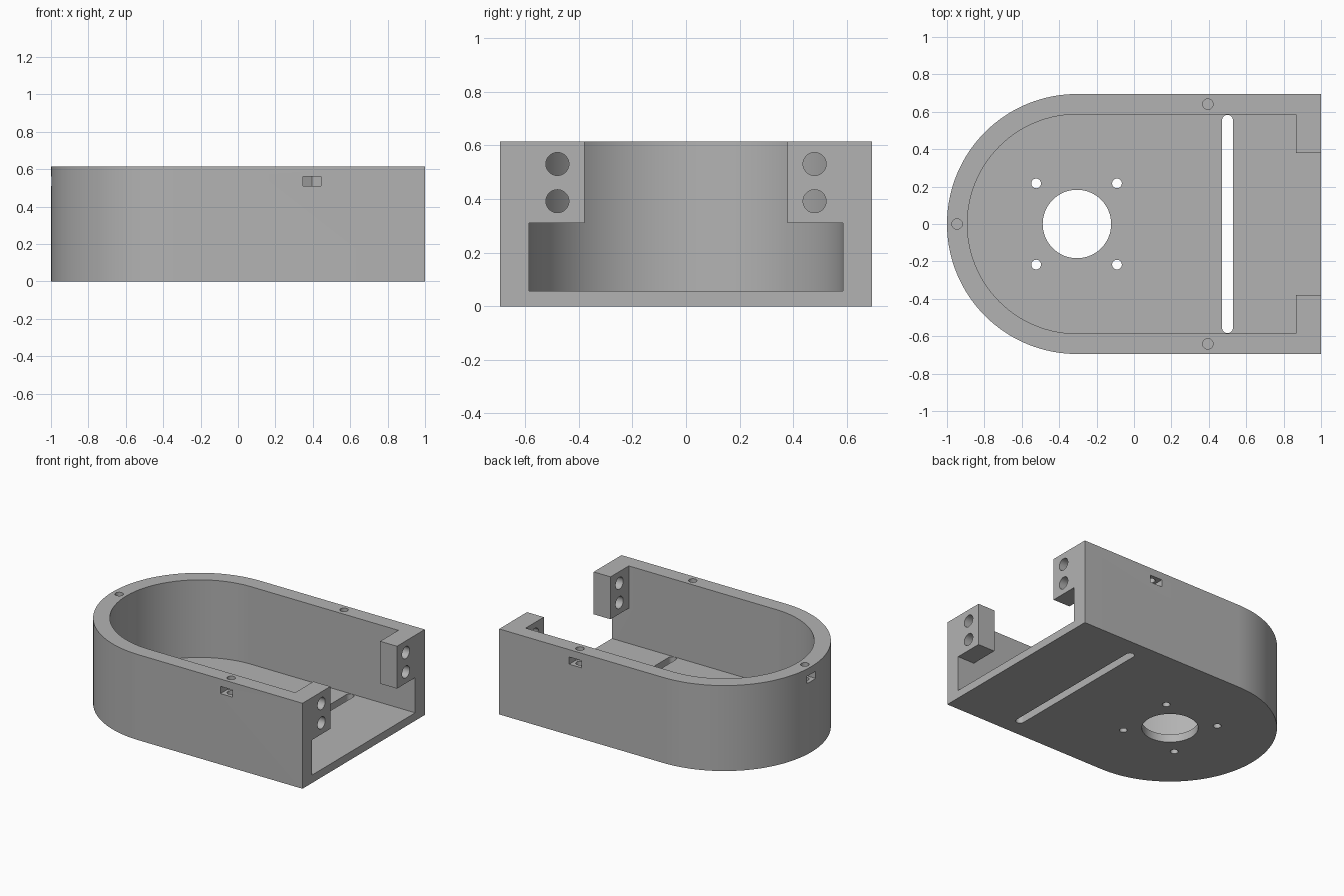
import bpy, bmesh, math

if "Cube" in bpy.data.objects:
    bpy.data.objects.remove(bpy.data.objects["Cube"])

H, FLOOR = 0.615, 0.057      # overall height, floor thickness
R, RI, CX = 0.695, 0.586, -0.305  # outer / inner end radius, arc centre
TAB_X, TAB_Y, TAB_Z = 0.866, 0.379, 0.31

grey = bpy.data.materials.new("plain grey")
grey.diffuse_color = (0.45, 0.45, 0.45, 1)
grey.use_nodes = True
grey.node_tree.nodes["Principled BSDF"].inputs["Base Color"].default_value = grey.diffuse_color


def prism(name, pts, z0, z1):
    """Extrude a counter-clockwise xy outline from z0 to z1."""
    bm = bmesh.new()
    face = bm.faces.new([bm.verts.new((x, y, z0)) for x, y in pts])
    ext = bmesh.ops.extrude_face_region(bm, geom=[face], use_keep_orig=True)
    verts = [g for g in ext["geom"] if isinstance(g, bmesh.types.BMVert)]
    bmesh.ops.translate(bm, verts=verts, vec=(0, 0, z1 - z0))
    bmesh.ops.recalc_face_normals(bm, faces=bm.faces)
    me = bpy.data.meshes.new(name)
    bm.to_mesh(me)
    bm.free()
    ob = bpy.data.objects.new(name, me)
    bpy.context.collection.objects.link(ob)
    return ob


def arc(cx, cy, r, a0, a1, n):
    return [(cx + r * math.cos(math.radians(a0 + (a1 - a0) * i / n)),
             cy + r * math.sin(math.radians(a0 + (a1 - a0) * i / n))) for i in range(n + 1)]


def u_shape(r, x_end):
    return arc(CX, 0, r, 90, 270, 64) + [(x_end, -r), (x_end, r)]


def circle(cx, cy, r, n=40):
    return arc(cx, cy, r, 0, 360, n)[:-1]


def box(x0, x1, y0, y1):
    return [(x0, y0), (x1, y0), (x1, y1), (x0, y1)]


def cut(target, cutter):
    """Subtract the cutter, then remove it."""
    mod = target.modifiers.new("cut", 'BOOLEAN')
    mod.operation, mod.solver, mod.object = 'DIFFERENCE', 'EXACT', cutter
    bpy.context.view_layer.update()
    dg = bpy.context.evaluated_depsgraph_get()
    me = bpy.data.meshes.new_from_object(target.evaluated_get(dg))
    target.modifiers.clear()
    target.data = me
    bpy.data.objects.remove(cutter)


# Outer shell
body = prism("housing", u_shape(R, 1.0), 0, H)

# Cavity, leaving the two mounting lugs at the open end
cavity = prism("cavity_cutter", u_shape(RI, 1.2), FLOOR, 0.8)
for s in (-1, 1):
    y0, y1 = sorted((s * TAB_Y, s * 0.9))
    cut(cavity, prism("lug_space", box(TAB_X, 1.4, y0, y1), TAB_Z, 0.95))
cut(body, cavity)

# Floor: large bore, four screw holes, cross slot
cut(body, prism("bore_cutter", circle(CX, 0, 0.183, 64), -0.1, 0.2))
for x in (-0.523, -0.091):
    for y in (-0.217, 0.217):
        cut(body, prism("screw_cutter", circle(x, y, 0.026, 24), -0.1, 0.2))
slot = arc(0.5, 0.555, 0.029, 0, 180, 16) + arc(0.5, -0.555, 0.029, 180, 360, 16)
cut(body, prism("slot_cutter", slot, -0.1, 0.2))

# Rim: screw holes with nut pockets opening outward (position, outward angle)
for px, py, ang in ((0.395, -0.641, -90), (0.395, 0.641, 90), (-0.946, 0, 180)):
    cut(body, prism("rim_hole_cutter", circle(px, py, 0.028, 28), 0.45, 0.8))
    c, s = math.cos(math.radians(ang)), math.sin(math.radians(ang))
    pocket = [(0.3, -0.048), (0.3, 0.048), (-0.024, 0.048), (-0.05, 0), (-0.024, -0.048)]
    pts = [(px + u * c - v * s, py + u * s + v * c) for u, v in pocket]
    cut(body, prism("nut_pocket_cutter", pts, 0.51, 0.562))

# Lugs: two through holes each, along x
for y in (-0.48, 0.48):
    for z in (0.392, 0.531):
        hole = prism("lug_hole_cutter", circle(0, 0, 0.043), 0.75, 1.2)
        hole.rotation_euler = (0, math.radians(90), 0)
        hole.location = (0, y, z)
        cut(body, hole)

# Colour and shading
body.data.materials.clear()
body.data.materials.append(grey)
for p in body.data.polygons:
    p.material_index = 0
bpy.ops.object.select_all(action='DESELECT')
body.select_set(True)
bpy.context.view_layer.objects.active = body
bpy.ops.object.shade_smooth_by_angle(angle=math.radians(30))
